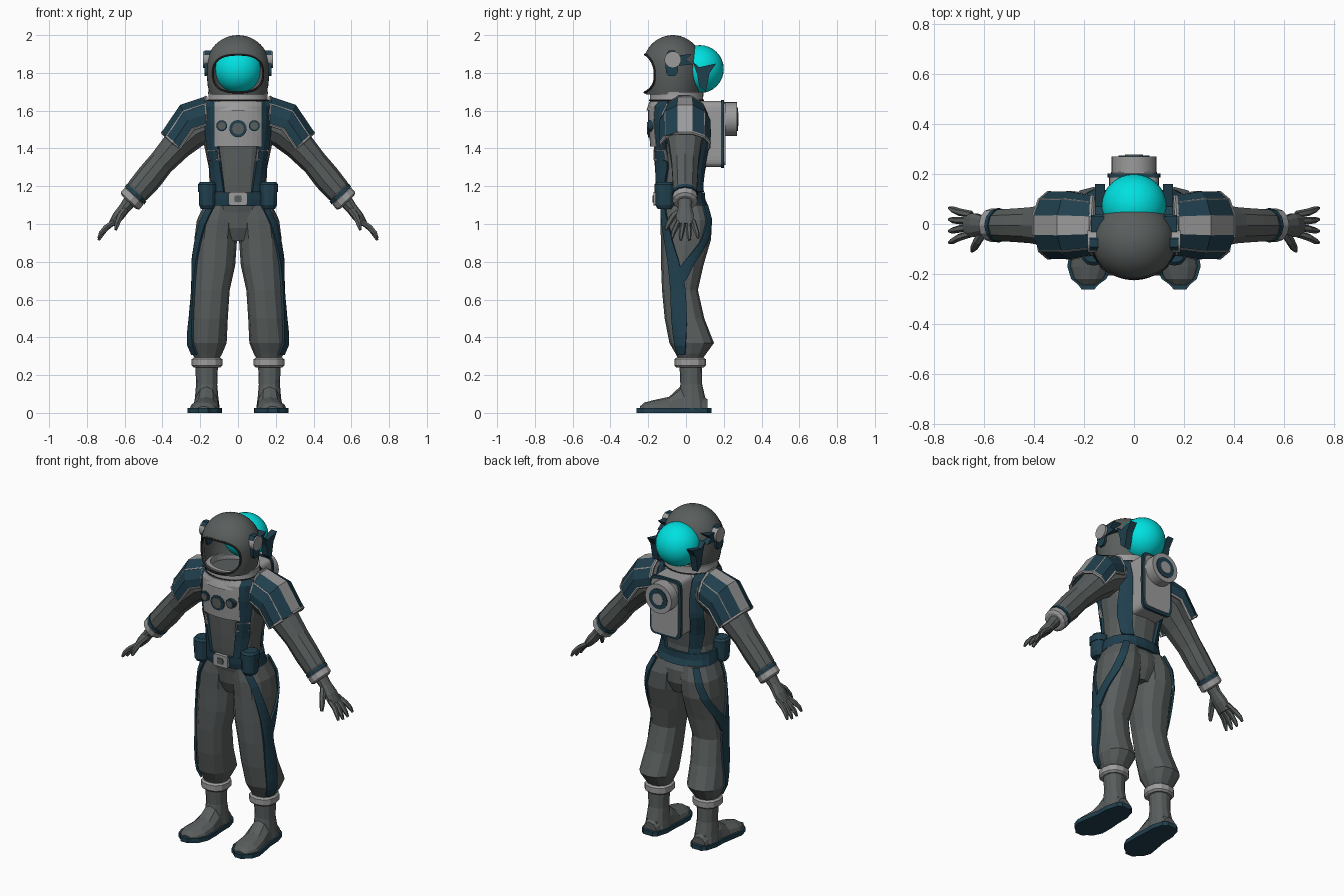
import bpy, bmesh, math
from mathutils import Vector

cube = bpy.data.objects.get("Cube")
if cube:
    bpy.data.objects.remove(cube)


def material(name, rgb):
    m = bpy.data.materials.new(name)
    m.use_nodes = True
    m.diffuse_color = (*rgb, 1)
    m.node_tree.nodes["Principled BSDF"].inputs["Base Color"].default_value = (*rgb, 1)
    return m


SUIT = material("suit grey", (.1, .112, .11))
LIGHT = material("light grey", (.33, .33, .33))
NAVY = material("navy", (.014, .05, .075))
CYAN = material("cyan glass", (.0, .75, .75))
DARK = material("dark rim", (.035, .03, .03))
E = 2.3  # roundness of body cross-sections


# ---- helpers ----
def build(name, verts, faces, mats, mirror=False, thick=0, smooth=False, rule=None):
    me = bpy.data.meshes.new(name)
    me.from_pydata([tuple(v) for v in verts], [], faces)
    for m in mats if isinstance(mats, list) else [mats]:
        me.materials.append(m)
    if rule:
        for i, p in enumerate(me.polygons):
            p.material_index = rule(i)
    bm = bmesh.new()
    bm.from_mesh(me)
    bmesh.ops.recalc_face_normals(bm, faces=bm.faces)
    bm.to_mesh(me)
    bm.free()
    if smooth:
        me.shade_smooth()
        me.set_sharp_from_angle(angle=math.radians(40))
    ob = bpy.data.objects.new(name, me)
    bpy.context.collection.objects.link(ob)
    if thick:
        s = ob.modifiers.new("thickness", 'SOLIDIFY')
        s.thickness, s.offset = thick, 0
    if mirror:
        ob.modifiers.new("mirror", 'MIRROR')
    return ob


def loft(name, rings, mats, closed=False, **kw):
    n, k = len(rings[0]), len(rings)
    faces = [(i * n + j, i * n + (j + 1) % n, (i + 1) % k * n + (j + 1) % n, (i + 1) % k * n + j)
             for i in range(k if closed else k - 1) for j in range(n)]
    if not closed:
        faces += [tuple(range(n)), tuple(range((k - 1) * n, k * n))]
    return build(name, [p for r in rings for p in r], faces, mats, **kw)


def sheet(name, rows, mats, thick=.012, **kw):
    n = len(rows[0])
    faces = [(i * n + j, i * n + j + 1, (i + 1) * n + j + 1, (i + 1) * n + j)
             for i in range(len(rows) - 1) for j in range(n - 1)]
    return build(name, [p for r in rows for p in r], faces, mats, thick=thick, **kw)


def power(c, e):
    return math.copysign(abs(c) ** (2 / e), c)


def oval(cx, cy, rx, ry, n=12, e=2):
    angles = [math.tau * i / n for i in range(n)]
    return [(cx + rx * power(math.cos(a), e), cy + ry * power(math.sin(a), e)) for a in angles]


def prism(name, pts, axis, lo, hi, mat, **kw):
    place = {'x': lambda p, d: (d, p[0], p[1]), 'y': lambda p, d: (p[0], d, p[1]),
             'z': lambda p, d: (p[0], p[1], d)}[axis]
    return loft(name, [[place(p, d) for p in pts] for d in (lo, hi)], mat, **kw)


def tube(name, pts, radii, mat, closed=False, **kw):
    pts = [Vector(p) for p in pts]
    k, rings = len(pts), []
    for i, p in enumerate(pts):
        a = pts[i - 1] if i or closed else p
        b = pts[(i + 1) % k] if i < k - 1 or closed else p
        t = (b - a).normalized()
        u = t.cross(Vector((.31, .9, .29))).normalized()
        v = t.cross(u)
        r = radii[i] if isinstance(radii, list) else radii
        rings.append([p + u * x + v * y for x, y in oval(0, 0, r, r, 6)])
    return loft(name, rings, mat, closed=closed, **kw)


def section(table, z):
    for a, b in zip(table, table[1:]):
        if z >= b[0]:
            f = min(1, max(0, (a[0] - z) / (a[0] - b[0])))
            return [p + (q - p) * f for p, q in zip(a[1:], b[1:])]
    return table[-1][1:]


def around(table, z, deg, off=0):
    cx, cy, rx, ry = section(table, z)
    a = math.radians(deg)
    return (cx + (rx + off) * power(math.cos(a), E), cy + (ry + off) * power(math.sin(a), E), z)


def stack(name, table, mat, n=12, **kw):
    return loft(name, [[(x, y, z) for x, y in oval(cx, cy, rx, ry, n, E)]
                       for z, cx, cy, rx, ry in table], mat, **kw)


# ---- torso and legs: z, centre x, centre y, half width, half depth ----
TORSO = [(1.66, 0, -.045, .13, .125), (1.62, 0, -.04, .17, .14), (1.54, 0, -.03, .185, .15),
         (1.42, 0, -.02, .18, .15), (1.3, 0, -.03, .155, .135), (1.2, 0, -.035, .15, .122),
         (1.13, 0, -.03, .165, .118), (1.06, 0, -.005, .175, .125), (.98, 0, 0, .15, .12),
         (.91, 0, 0, .07, .09)]
LEG = [(1.1, .09, -.01, .09, .12), (1.02, .108, 0, .11, .136), (.92, .118, 0, .113, .133),
       (.78, .125, -.02, .11, .112), (.65, .14, -.032, .096, .095), (.5, .152, -.008, .098, .105),
       (.37, .162, .03, .102, .118), (.315, .163, .026, .08, .082), (.28, .163, .022, .06, .06)]
stack("torso", TORSO, SUIT, 16)
stack("legs", LEG, SUIT, mirror=True)


# side stripes of the trousers, forking at the hip
def leg_stripe(name, track):
    rows = []
    top, bottom = track[0][0], track[-1][0]
    for i in range(17):
        z = top + (bottom - top) * i / 16
        mid, half = section(track, z)
        rows.append([around(LEG, z, mid + half * s, .006) for s in (-1, -.5, 0, .5, 1)])
    sheet(name, rows, NAVY, mirror=True)


leg_stripe("front_leg_stripes", [(1.1, -62, 11), (1, -50, 11), (.9, -38, 12), (.8, -22, 15),
                                 (.65, -6, 20), (.5, -15, 20), (.37, -28, 17), (.31, -35, 17)])
leg_stripe("rear_leg_stripes", [(1.1, 62, 11), (1, 57, 11), (.9, 42, 12), (.8, 16, 14), (.7, -3, 14)])


# ---- harness, chest panel and belt ----
def torso_y(x, z, side, off):
    cx, cy, rx, ry = section(TORSO, z)
    f = (1 - min(.97, abs(x) / rx) ** E) ** (1 / E)
    return cy + side * (ry * f + off)


def harness(name, track, side):
    zs = [1.65 - .03 * i for i in range(17)]
    rows = []
    for z in zs:
        mid = section(track, z)[0]
        rows.append([(mid + d, torso_y(mid + d, z, side, .01), z) for d in (-.028, 0, .028)])
    sheet(name, rows, NAVY, .016, mirror=True)


harness("front_straps", [(1.65, .145), (1.5, .143), (1.35, .125), (1.16, .1)], -1)
harness("back_straps", [(1.65, .13), (1.4, .135), (1.16, .1)], 1)
sheet("chest_panel", [[(x * .024, torso_y(x * .024, z, -1, .01), z) for x in range(-5, 6)]
                      for z in (1.41, 1.45, 1.5, 1.54, 1.58, 1.62, 1.645)], LIGHT, .02)
for name, x, z, r in (("main_dial", 0, 1.505, .046), ("side_dials", .086, 1.52, .029)):
    prism(name, oval(x, z, r, r, 16), 'y', -.202, -.15, NAVY, mirror=x > 0)
    prism(name + "_face", oval(x, z, r * .68, r * .68, 16), 'y', -.206, -.2, SUIT, mirror=x > 0)
buckle = [(.1, 1.34), (.155, 1.34), (.16, 1.39), (.105, 1.39)]
tube("strap_buckles", [(x, torso_y(x, z, -1, .02), z) for x, z in buckle], .008, LIGHT,
     closed=True, mirror=True)
loft("belt", [[around(TORSO, z, a * 18, .014) for a in range(20)] for z in (1.095, 1.13, 1.168)], NAVY)
prism("belt_buckle", oval(0, 1.133, .05, .036, 16, 7), 'y', -.172, -.14, LIGHT)
prism("belt_buckle_slot", oval(0, 1.133, .02, .018, 12, 7), 'y', -.177, -.17, SUIT)
stack("pouches", [(1.2, .162, -.112, .044, .046), (1.18, .162, -.112, .046, .05),
                  (1.1, .162, -.112, .044, .05), (1.08, .162, -.112, .034, .038)], NAVY, mirror=True)
stack("pouch_flaps", [(1.222, .162, -.112, .04, .042), (1.21, .162, -.112, .05, .055),
                      (1.17, .162, -.112, .05, .055)], NAVY, mirror=True)

# ---- boots ----
stack("ankle_cuffs", [(.293, .164, .022, .07, .072), (.284, .164, .022, .081, .083),
                      (.25, .164, .022, .081, .083), (.24, .164, .022, .07, .072)], LIGHT, mirror=True)
stack("boot_shafts", [(.26, .166, .025, .06, .06), (.15, .166, .028, .056, .058),
                      (.08, .166, .03, .062, .072), (.02, .166, .03, .07, .085)], SUIT, mirror=True)
FOOT = [(.115, .166, .045, .07), (.05, .166, .064, .13), (-.03, .167, .066, .14), (-.09, .17, .074, .085),
        (-.17, .177, .08, .068), (-.22, .181, .06, .055), (-.243, .183, .03, .035)]
loft("feet", [[(x, y, max(.02, z)) for x, z in oval(cx, .02, rx, top - .02)]
              for y, cx, rx, top in FOOT], SUIT, mirror=True)
edge = [(.135, .166, .03)] + [(y, cx, rx + .01) for y, cx, rx, top in FOOT] + [(-.262, .184, .025)]
prism("soles", [(cx + rx, y) for y, cx, rx in edge] + [(cx - rx, y) for y, cx, rx in edge[::-1]],
      'z', 0, .026, NAVY, mirror=True)


# ---- arms: x, z of centre, tilt of the cross-section, half height, half depth ----
def arm_ring(x, z, tilt, h, d, angles, y=-.005):
    t = math.radians(tilt)
    return [(x + h * math.cos(a) * math.sin(t), y + d * math.sin(a), z + h * math.cos(a) * math.cos(t))
            for a in map(math.radians, angles)]


def arm_loft(name, rows, mat, n=10):
    loft(name, [arm_ring(*r, [360 * i / n for i in range(n)]) for r in rows], mat, mirror=True)


arm_loft("sleeves", [(.13, 1.55, 15, .1, .11), (.24, 1.5, 32, .1, .11), (.32, 1.42, 42, .082, .09),
                     (.405, 1.325, 45, .07, .075), (.47, 1.245, 47, .073, .07),
                     (.53, 1.175, 47, .068, .066), (.556, 1.143, 47, .05, .05)], SUIT)
arm_loft("wrist_cuffs", [(.546, 1.152, 47, .056, .056), (.55, 1.147, 47, .067, .067),
                         (.572, 1.122, 47, .067, .067), (.578, 1.115, 47, .052, .052)], LIGHT, 12)
arm_loft("wrist_bands", [(.535, 1.166, 47, .07, .068), (.548, 1.151, 47, .07, .068)], NAVY, 12)
arm_loft("palms", [(.565, 1.13, 47, .038, .04), (.6, 1.085, 52, .03, .038), (.635, 1.04, 58, .03, .05),
                   (.668, .995, 62, .02, .05)], SUIT)
for i, name in enumerate(("index", "middle", "ring", "little")):
    s = i - 1.5
    drop = .012 * abs(s)
    tube(name + "_fingers", [(.65, s * .025, 1.015), (.7, s * .034 - .003, .972 + drop / 2),
                             (.725, s * .042 - .005, .935 + drop), (.738, s * .046 - .005, .908 + drop)],
         [.015, .015, .013, .007], SUIT, mirror=True)
tube("thumbs", [(.6, -.025, 1.075), (.625, -.068, 1.04), (.64, -.095, 1.0), (.648, -.108, .97)],
     [.02, .018, .015, .008], SUIT, mirror=True)

# shoulder guards with a light crest band and light trim
arc = [-106, -80, -50, -17, 17, 50, 80, 106]
guard = [arm_ring(*r, arc) for r in ((.165, 1.56, 3, .115, .115), (.255, 1.53, 27, .112, .132),
                                     (.33, 1.42, 47, .098, .13))]
sheet("shoulder_guards", guard, [NAVY, LIGHT], mirror=True, rule=lambda i: int(i % 7 == 3))
border = [r[0] for r in guard] + guard[2][1:-1] + [r[-1] for r in guard[::-1]] + guard[0][-2:0:-1]
tube("shoulder_trim", border, .01, LIGHT, closed=True, mirror=True)
for k in (2, 5):
    tube("shoulder_crest_trim", [r[k] for r in guard], .007, LIGHT, mirror=True)


# ---- collar and helmet ----
def lathe(name, profile, cy, squash, mat, n=40):
    return loft(name, [[(x, cy + y, z) for x, y in oval(0, 0, r, r * squash, n)] for r, z in profile],
                mat, closed=True, smooth=True)


lathe("collar", [(.178, 1.6), (.165, 1.635), (.156, 1.65), (.158, 1.7), (.13, 1.7), (.13, 1.6)],
      -.05, .9, LIGHT)
lathe("collar_seam", [(.159, 1.652), (.161, 1.656), (.159, 1.66), (.15, 1.656)], -.05, .91, DARK)
HX, HZ, HY = .167, 1.835, -.07
dome = [(HX * math.cos(a * math.pi / 24), HZ + .165 * math.sin(a * math.pi / 24)) for a in range(12)]
outer = [(.15, 1.685), (.16, 1.73), (.165, 1.78)] + dome + [(.001, HZ + .165)]
helmet = lathe("helmet", outer + [(r * .92, HZ + (z - HZ) * (.92 if z > HZ else 1))
                                  for r, z in outer[::-1]], HY, .95, SUIT)
opening = oval(0, 1.797, .133, .1, 40, 2.6)
cutter = prism("opening_cutter", opening, 'y', -.5, HY, SUIT)
cut = helmet.modifiers.new("opening", 'BOOLEAN')
cut.operation, cut.object, cut.solver = 'DIFFERENCE', cutter, 'EXACT'
shell = bpy.data.meshes.new_from_object(helmet.evaluated_get(bpy.context.evaluated_depsgraph_get()))
helmet.modifiers.clear()
helmet.data = shell
shell.shade_smooth()
shell.set_sharp_from_angle(angle=math.radians(40))
bpy.data.objects.remove(cutter)


def helmet_y(x, z):
    r = HX * math.sqrt(1 - (max(0, z - HZ) / .165) ** 2) - .12 * max(0, 1.78 - z)
    return HY - .95 * math.sqrt(max(0, r * r - x * x))


tube("opening_rim", [(x, helmet_y(x, z), z) for x, z in opening], .006, DARK, closed=True)

# raised visor globe with side brackets
rings = [[(x, y + .073, 1.82 + .127 * math.sin(b)) for x, y in
          oval(0, 0, .13 * math.cos(b), .127 * math.cos(b), 32)]
         for b in (math.pi * (i / 16 - .5) * .999 for i in range(17))]
loft("visor", rings, CYAN, smooth=True)
prism("visor_brackets", [(.035, 1.86), (.07, 1.83), (.16, 1.85), (.125, 1.8), (.105, 1.7), (.07, 1.73),
                         (.06, 1.79)], 'x', .115, .155, NAVY, mirror=True)

# ear pieces
prism("ear_plates", oval(-.075, 1.85, .035, .07, 10, 3), 'x', .14, .178, NAVY, mirror=True)
prism("ear_fins", [(-.06, 1.89), (.03, 1.9), (.0, 1.87), (.035, 1.845), (-.06, 1.835)], 'x', .12, .172,
      NAVY, mirror=True)
prism("ear_discs", oval(-.07, 1.87, .044, .044, 20), 'x', .15, .186, LIGHT, mirror=True)

# ---- backpack ----
prism("backpack", oval(0, 1.477, .1, .175, 32, 8), 'y', .07, .19, LIGHT)
prism("backpack_trim", oval(0, 1.477, .106, .18, 32, 8), 'y', .185, .202, NAVY)
prism("backpack_cover", oval(0, 1.477, .092, .165, 32, 8), 'y', .19, .208, LIGHT)
prism("air_tank", oval(0, 1.555, .09, .09, 28), 'y', .2, .27, LIGHT, smooth=True)
prism("tank_ring", oval(0, 1.555, .062, .062, 24), 'y', .265, .274, NAVY)
prism("tank_valve", oval(0, 1.555, .036, .036, 20), 'y', .268, .277, LIGHT)
